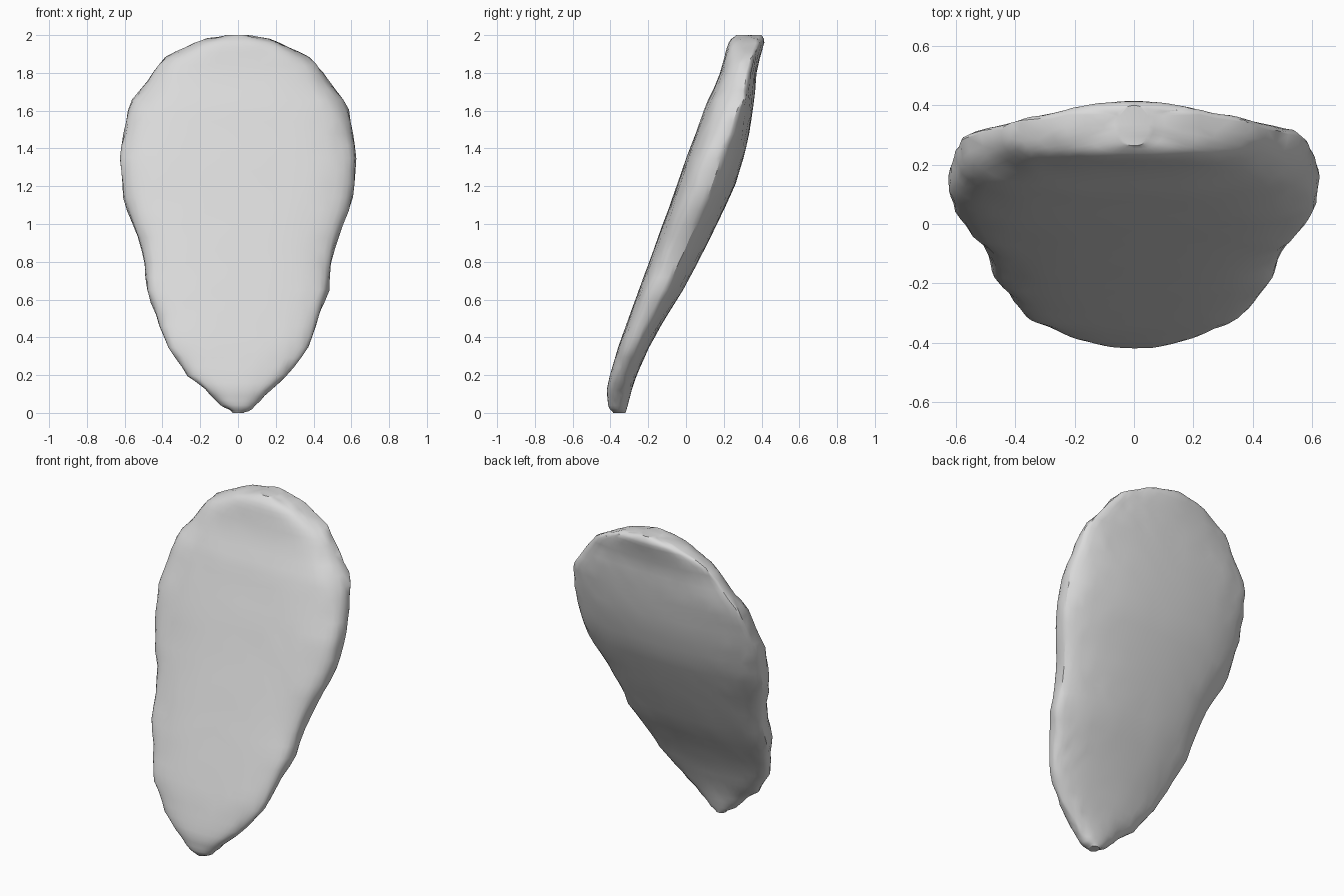
import bpy, bmesh, math
from mathutils import Vector, noise

old = bpy.data.objects.get("Cube")
if old:
    bpy.data.objects.remove(old, do_unlink=True)

# Height, half width, front depth, back depth
PROFILE = [
    (0, .03, -.385, -.32), (.03, .085, -.412, -.31), (.13, .18, -.42, -.285),
    (.2, .265, -.402, -.26), (.36, .382, -.355, -.19), (.5, .425, -.305, -.11),
    (.65, .482, -.25, -.015), (.8, .492, -.195, .065), (.95, .535, -.14, .14),
    (1.1, .596, -.085, .212), (1.2, .616, -.05, .258), (1.33, .632, -.005, .3),
    (1.45, .612, .04, .33), (1.63, .582, .105, .358), (1.7, .52, .14, .366),
    (1.8, .447, .18, .374), (1.87, .395, .2, .388), (1.93, .295, .215, .405),
    (1.97, .2, .23, .418), (2, .05, .265, .4),
]
SIDES = 44
ROWS = 44


def sample(z):
    """Interpolate the profile at height z."""
    for low, high in zip(PROFILE, PROFILE[1:]):
        if z <= high[0]:
            t = (z - low[0]) / (high[0] - low[0])
            return [a + (b - a) * t for a, b in zip(low[1:], high[1:])]
    return PROFILE[-1][1:]


def power(value, exponent):
    return math.copysign(abs(value) ** exponent, value)


def section(bm, z):
    """One horizontal ring: flat front, rounded rim, gently bulging back."""
    width, front, back = sample(z)
    ramp = min(max((z - 1.38) / .25, 0), 1)
    seam = front + (back - front) * (.53 + .2 * ramp)
    foot = max(0, 1 - z / .4)
    ring = []
    for i in range(SIDES):
        angle = math.tau * i / SIDES
        c, s = math.cos(angle), math.sin(angle)
        exponent = .64 + .24 * foot if s < 0 else .93 + .12 * ramp
        depth = back - seam if s > 0 else seam - front
        co = Vector((width * power(c, exponent), seam + depth * power(s, exponent), z))
        # Lumpy, chipped rim, strongest at the sides
        if 0 < z < 2:
            lumps = noise.noise_vector(co * 8) * .007 + noise.noise_vector(co * 23) * .006
            co += lumps * (.25 + abs(c) ** 3)
        ring.append(bm.verts.new(co))
    return ring


def make_slab():
    bm = bmesh.new()
    heights = [1 - math.cos(math.pi * k / ROWS) for k in range(ROWS + 1)]
    rings = [section(bm, z) for z in heights]
    for low, high in zip(rings, rings[1:]):
        for i in range(SIDES):
            j = (i + 1) % SIDES
            bm.faces.new((low[i], low[j], high[j], high[i]))
    bm.faces.new(rings[0][::-1])
    bm.faces.new(rings[-1])
    bmesh.ops.triangulate(bm, faces=bm.faces[:])
    bmesh.ops.recalc_face_normals(bm, faces=bm.faces[:])
    mesh = bpy.data.meshes.new("leaning_stone_slab")
    bm.to_mesh(mesh)
    bm.free()
    slab = bpy.data.objects.new("leaning_stone_slab", mesh)
    bpy.context.collection.objects.link(slab)
    return slab


# Plain grey stone
stone = bpy.data.materials.new("pale_grey_stone")
stone.use_nodes = True
grey = (.7, .7, .7, 1)
stone.diffuse_color = grey
stone.node_tree.nodes["Principled BSDF"].inputs["Base Color"].default_value = grey

slab = make_slab()
slab.data.materials.append(stone)
bpy.ops.object.select_all(action="DESELECT")
slab.select_set(True)
bpy.context.view_layer.objects.active = slab
bpy.ops.object.shade_smooth_by_angle(angle=math.radians(30))
